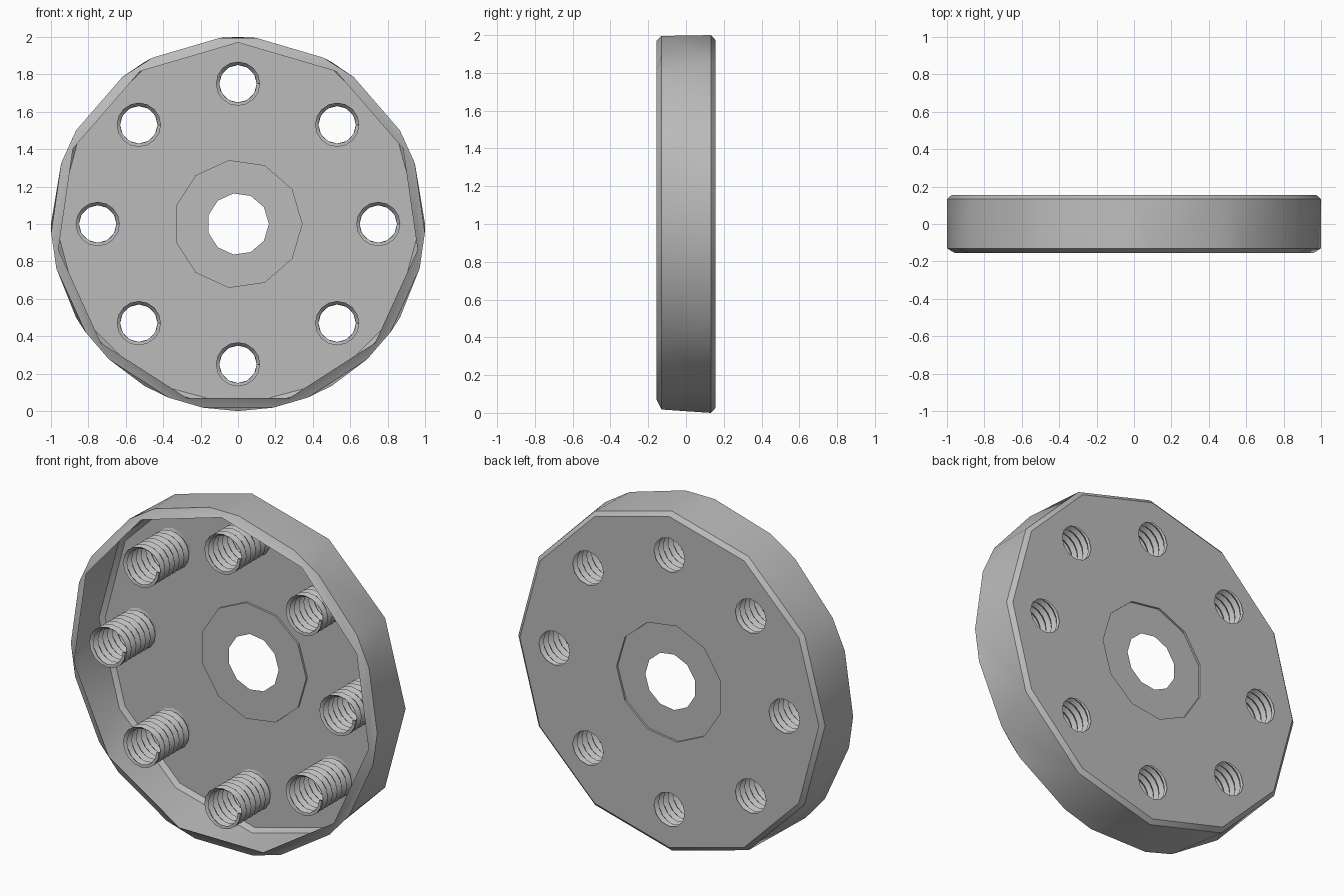
import bpy, bmesh
from math import radians, degrees, cos, sin, pi

cube = bpy.data.objects.get("Cube")
if cube:
    bpy.data.objects.remove(cube, do_unlink=True)

grey = bpy.data.materials.new("plain grey")
grey.use_nodes = True
GREY = (0.5, 0.5, 0.5, 1)
grey.diffuse_color = GREY
grey.node_tree.nodes["Principled BSDF"].inputs["Base Color"].default_value = GREY

MID = 1.0          # height of the axis
BACK = 0.155       # back face
FRONT = -0.155     # front lip


def polar(r, angle, y, cx=0, cz=MID):
    return (cx + r * cos(angle), y, cz + r * sin(angle))


def even(n, start=0):
    return [(start + 2 * pi * i / n) % (2 * pi) for i in range(n)]


def ring(bm, r, angles, y, cx=0, cz=MID):
    """Closed loop of vertices as (angle, vertex) sorted by angle."""
    return [(a, bm.verts.new(polar(r, a, y, cx, cz))) for a in sorted(angles)]


def zipper(bm, a, b):
    """Join two rings of any counts with triangles, in order of angle."""
    i = j = 0
    na, nb = len(a), len(b)

    def at(loop, k):
        return loop[k % len(loop)][0] + 2 * pi * (k // len(loop))

    while i < na or j < nb:
        va, vb = a[i % na][1], b[j % nb][1]
        if j >= nb or (i < na and at(a, i + 1) <= at(b, j + 1)):
            bm.faces.new((va, a[(i + 1) % na][1], vb))
            i += 1
        else:
            bm.faces.new((va, b[(j + 1) % nb][1], vb))
            j += 1


def finish(bm, name, smooth=0):
    bmesh.ops.recalc_face_normals(bm, faces=bm.faces)
    mesh = bpy.data.meshes.new(name)
    bm.to_mesh(mesh)
    bm.free()
    mesh.materials.append(grey)
    ob = bpy.data.objects.new(name, mesh)
    bpy.context.collection.objects.link(ob)
    if smooth:
        bpy.ops.object.select_all(action='DESELECT')
        ob.select_set(True)
        bpy.context.view_layer.objects.active = ob
        bpy.ops.object.shade_smooth_by_angle(angle=radians(smooth))
    return ob


def loop_edges(bm, loop):
    return [bm.edges.new((loop[k - 1][1], loop[k][1])) for k in range(len(loop))]


# Rim wall: twelve-sided back, eleven-sided lip with cut corners, open front
bm = bmesh.new()
lip_angles = even(11, pi / 2)
corner = radians(5.5)
cut_angles = [(a + s * corner) % (2 * pi) for a in lip_angles for s in (-1, 1)]
chamfer = ring(bm, 0.975, even(12), BACK)
back_edge = ring(bm, 1.0, even(12), 0.133)
front_edge = ring(bm, 1.0, cut_angles, -0.13)
lip = ring(bm, 0.97, lip_angles, FRONT)
for a, b in ((chamfer, back_edge), (back_edge, front_edge), (front_edge, lip)):
    zipper(bm, a, b)
finish(bm, "rim_wall", 25)

# Back plate with the hub opening and eight bolt holes
BOLTS = [(0.75 * cos(a), MID + 0.75 * sin(a)) for a in even(8)]
bm = bmesh.new()
edges = loop_edges(bm, ring(bm, 0.975, even(12), BACK))
edges += loop_edges(bm, ring(bm, 0.345, even(11), BACK))
for cx, cz in BOLTS:
    edges += loop_edges(bm, ring(bm, 0.1, even(12), BACK, cx, cz))
bmesh.ops.triangle_fill(bm, edges=edges, use_beauty=True, normal=(0, 1, 0))
finish(bm, "back_plate")

# Recessed hub ring around the centre hole
bm = bmesh.new()
step = ring(bm, 0.345, even(11), BACK)
floor = ring(bm, 0.345, even(11), BACK - 0.012)
hole = ring(bm, 0.165, even(11), BACK - 0.012)
zipper(bm, step, floor)
zipper(bm, floor, hole)
finish(bm, "hub_recess")

# Threaded sleeves: helical V-shaped thread in every bolt hole
SIDES, TURNS = 16, 7
PITCH = (BACK - FRONT) / TURNS
for n, (cx, cz) in enumerate(BOLTS):
    bm = bmesh.new()
    crest, root = [], []
    for k in range((TURNS + 1) * SIDES + 1):
        angle = 2 * pi * k / SIDES
        y = BACK + PITCH - PITCH * k / SIDES
        crest.append(bm.verts.new(polar(0.1, angle, max(FRONT + 0.01, min(BACK, y)), cx, cz)))
        y -= PITCH / 2
        root.append(bm.verts.new(polar(0.118, angle, max(FRONT + 0.01, min(BACK - 0.005, y)), cx, cz)))
    for k in range(len(crest) - 1):
        bm.faces.new((crest[k], crest[k + 1], root[k + 1], root[k]))
        if k + SIDES + 1 < len(crest):
            bm.faces.new((root[k], root[k + 1], crest[k + SIDES + 1], crest[k + SIDES]))
    finish(bm, "threaded_sleeve_%d" % (n + 1), 30)
